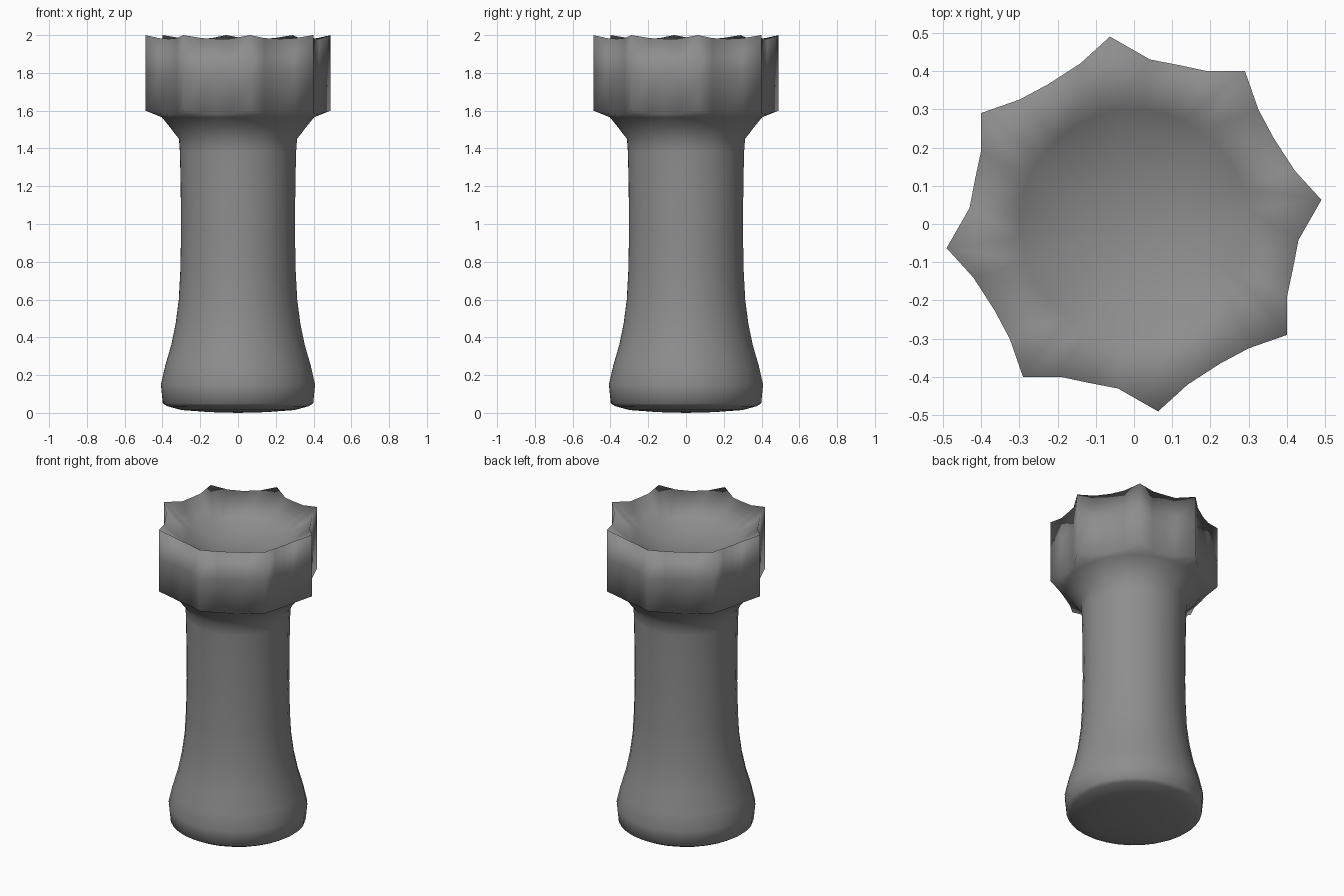
import bpy, bmesh, math

if "Cube" in bpy.data.objects:
    bpy.data.objects.remove(bpy.data.objects["Cube"])

SEG = 32

# Quarter of the eight-pointed crown outline, counter-clockwise
QUARTER = [(0.49, 0.063), (0.42, 0.14), (0.365, 0.225), (0.325, 0.30),
           (0.29, 0.40), (0.19, 0.40), (0.12, 0.415), (0.042, 0.43)]


def turn(p, k):
    x, y = p
    for _ in range(k):
        x, y = -y, x
    return x, y


crown = [turn(p, k) for k in range(4) for p in QUARTER]
angles = [math.atan2(y, x) for x, y in crown]


def circle(r, z):
    return [(r * math.cos(a), r * math.sin(a), z) for a in angles]


def star(z_tip, z_valley):
    pts = []
    for x, y in crown:
        t = min(1, max(0, (math.hypot(x, y) - 0.43) / 0.064))
        pts.append((x, y, z_valley + (z_tip - z_valley) * t))
    return pts


# Base and shaft profile: radius, height
SHAFT = [(0.15, 0.004), (0.30, 0.015), (0.375, 0.035), (0.40, 0.05),
         (0.41, 0.15), (0.387, 0.25), (0.355, 0.36), (0.332, 0.47),
         (0.315, 0.60), (0.307, 0.75), (0.303, 0.95), (0.305, 1.2),
         (0.309, 1.38), (0.314, 1.45), (0.36, 1.51), (0.405, 1.565)]
# Dished top profile
BOWL = [(0.30, 1.87), (0.15, 1.815)]

rings = [circle(r, z) for r, z in SHAFT]
rings += [star(1.60, 1.58), star(1.80, 1.80), star(2.0, 1.98)]
rings += [circle(r, z) for r, z in BOWL]

bm = bmesh.new()
loops = [[bm.verts.new(p) for p in ring] for ring in rings]
for a, b in zip(loops, loops[1:]):
    for i in range(SEG):
        j = (i + 1) % SEG
        bm.faces.new((a[i], a[j], b[j], b[i]))

# Close the underside and the bowl floor
for loop, z in ((loops[0], 0.0), (loops[-1], 1.80)):
    c = bm.verts.new((0, 0, z))
    for i in range(SEG):
        bm.faces.new((loop[i], loop[(i + 1) % SEG], c))
bmesh.ops.recalc_face_normals(bm, faces=bm.faces[:])
for f in bm.faces:
    f.smooth = True

mesh = bpy.data.meshes.new("castle_piece")
bm.to_mesh(mesh)
bm.free()

# Dark grey finish
grey = bpy.data.materials.new("dark_grey")
grey.diffuse_color = (0.27, 0.27, 0.27, 1)
grey.use_nodes = True
grey.node_tree.nodes["Principled BSDF"].inputs["Base Color"].default_value = grey.diffuse_color
mesh.materials.append(grey)

piece = bpy.data.objects.new("castle_piece", mesh)
bpy.context.collection.objects.link(piece)
